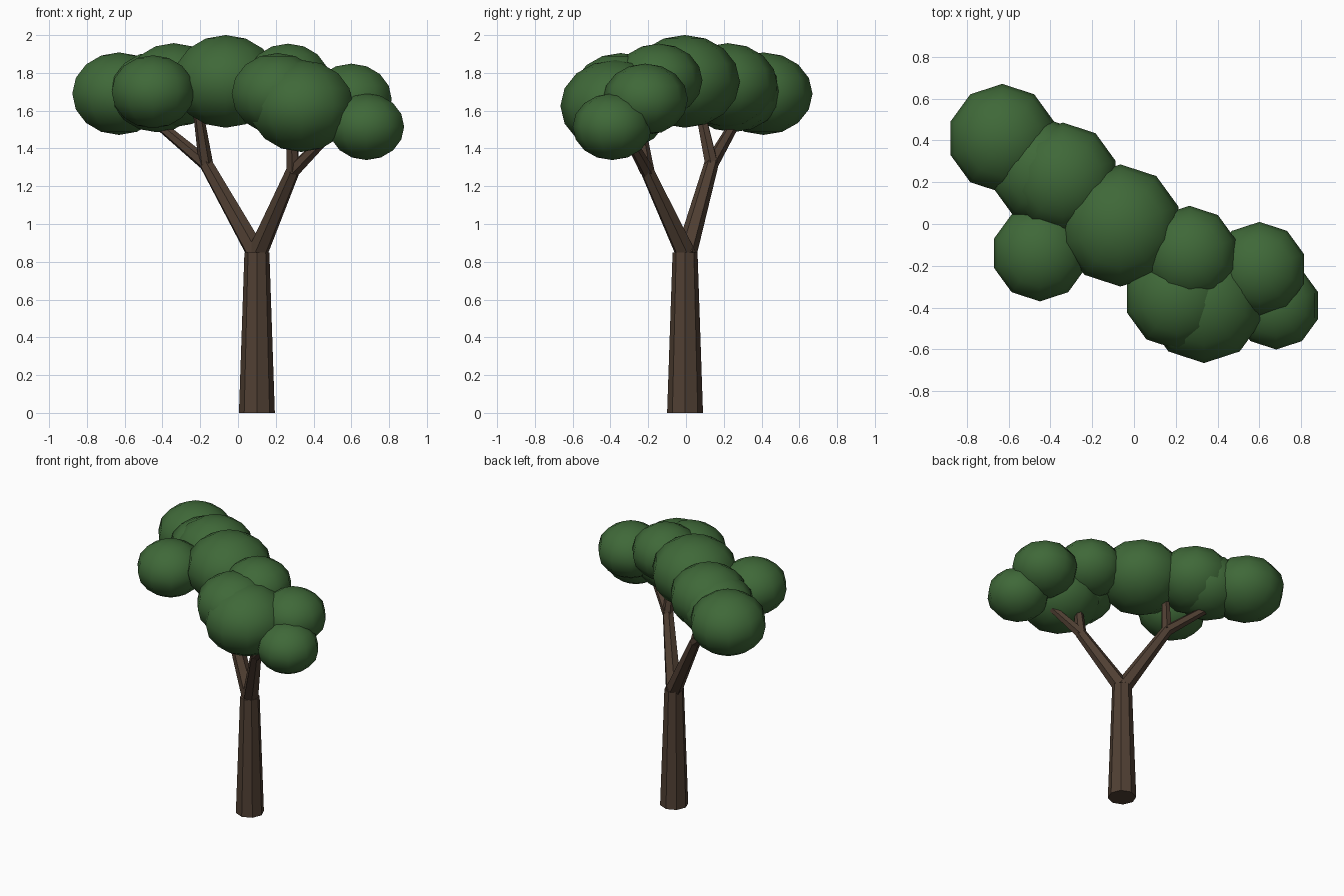
import bpy
import math
from mathutils import Vector

if "Cube" in bpy.data.objects:
    bpy.data.objects.remove(bpy.data.objects["Cube"])


def material(name, color):
    m = bpy.data.materials.new(name)
    m.diffuse_color = color
    m.use_nodes = True
    m.node_tree.nodes["Principled BSDF"].inputs["Base Color"].default_value = m.diffuse_color
    return m


bark = material("bark", (0.08, 0.05, 0.033, 1))
leaf = material("leaf", (0.05, 0.14, 0.04, 1))


def limb(name, start, end, r1, r2, sides):
    """Tapered faceted cylinder between two points."""
    a, b = Vector(start), Vector(end)
    d = b - a
    bpy.ops.mesh.primitive_cone_add(vertices=sides, radius1=r1, radius2=r2,
                                    depth=d.length, location=(a + b) / 2)
    ob = bpy.context.object
    ob.rotation_euler = d.to_track_quat('Z', 'Y').to_euler() if d.xy.length > 1e-6 else (0, 0, 0)
    ob.name = name
    ob.data.materials.append(bark)


def leaf_clump(index, x, y, z, r):
    """Ten-sided sphere, slightly flattened."""
    bpy.ops.mesh.primitive_uv_sphere_add(segments=10, ring_count=8, radius=r,
                                         location=(x, y, z))
    ob = bpy.context.object
    ob.scale.z = 0.84
    ob.rotation_euler.z = math.radians(0)
    ob.name = f"leaf_clump_{index}"
    ob.data.materials.append(leaf)
    bpy.ops.object.shade_smooth()


# Trunk
limb("trunk", (0.10, -0.005, 0), (0.10, -0.005, 0.85), 0.095, 0.066, 8)

# Main branches, each forking in two
crotch = (0.10, 0, 0.84)
forks = {
    "left": ((-0.17, 0.135, 1.32), [(-0.215, 0.07, 1.62), (-0.47, 0.28, 1.57)]),
    "right": ((0.29, -0.205, 1.28), [(0.285, -0.25, 1.56), (0.48, -0.31, 1.47)]),
}
for side, (fork, tips) in forks.items():
    limb(f"{side}_branch", crotch, fork, 0.056, 0.038, 6)
    for i, tip in enumerate(tips):
        limb(f"{side}_twig_{i + 1}", fork, tip, 0.038, 0.026, 6)

# Canopy: x, y, z, radius
clumps = [
    (-0.63, 0.41, 1.69, 0.26),
    (-0.43, 0.25, 1.70, 0.255),
    (-0.34, 0.22, 1.735, 0.265),
    (-0.45, -0.14, 1.70, 0.23),
    (-0.065, -0.007, 1.755, 0.292),
    (0.265, -0.145, 1.76, 0.232),
    (0.60, -0.215, 1.66, 0.225),
    (0.68, -0.39, 1.515, 0.21),
    (0.335, -0.375, 1.625, 0.29),
    (0.21, -0.345, 1.69, 0.256),
]
for i, c in enumerate(clumps):
    leaf_clump(i + 1, *c)
